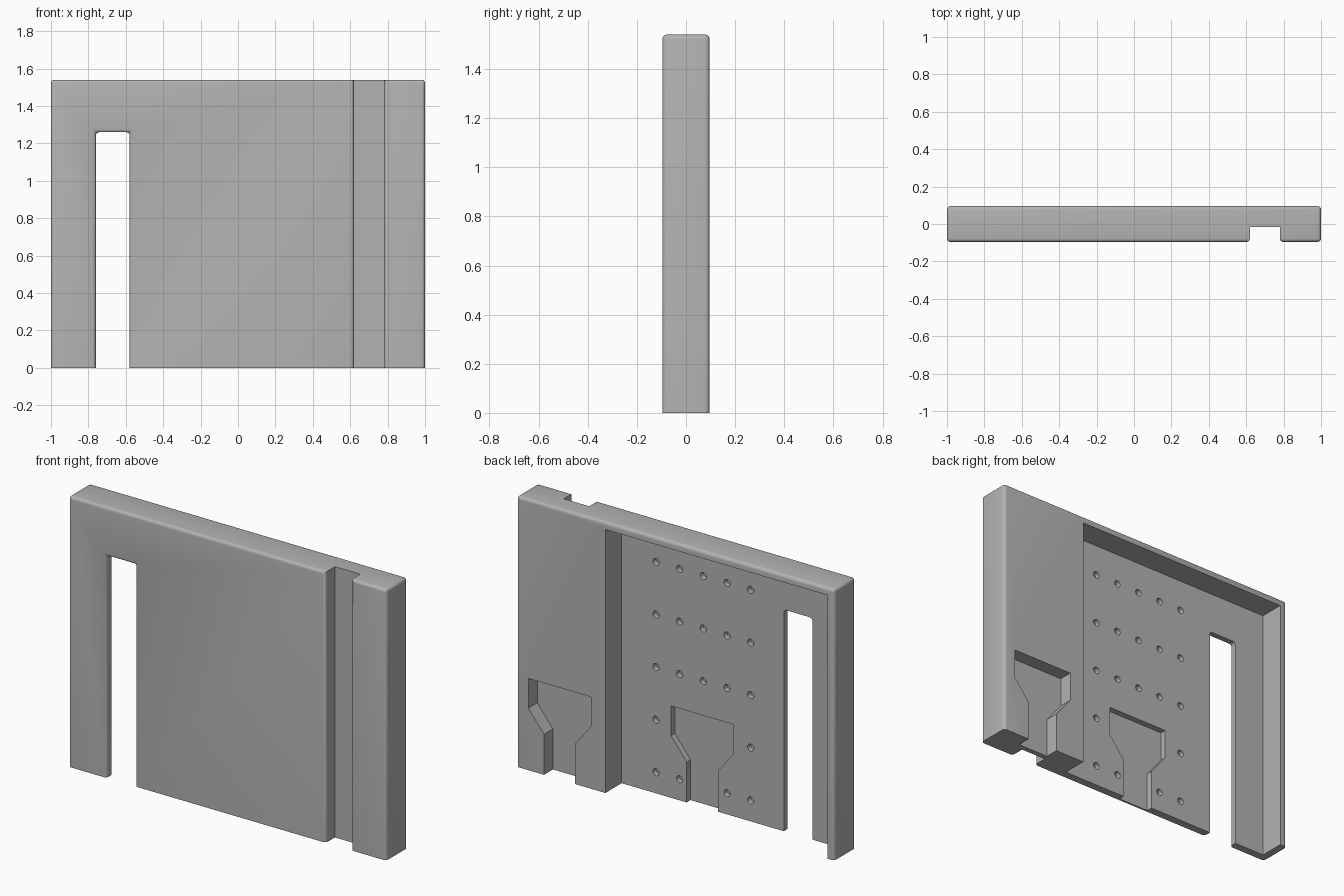
import bpy, bmesh, math
from mathutils import Vector

cube = bpy.data.objects.get("Cube")
if cube:
    bpy.data.objects.remove(cube, do_unlink=True)

H, D, R = 1.54, 0.096, 0.018      # height, half depth, edge radius
FLOOR = -0.05                     # y of the rear pocket floor

grey = bpy.data.materials.new("plain grey")
grey.use_nodes = True
colour = (0.45, 0.45, 0.45, 1)
grey.diffuse_color = colour
grey.node_tree.nodes["Principled BSDF"].inputs["Base Color"].default_value = colour


def prism(name, points, offset, round_edges=False):
    """Extrude a closed 3D outline along an offset."""
    bm = bmesh.new()
    face = bm.faces.new([bm.verts.new(p) for p in points])
    out = bmesh.ops.extrude_face_region(bm, geom=[face])
    moved = [g for g in out["geom"] if isinstance(g, bmesh.types.BMVert)]
    bmesh.ops.translate(bm, verts=moved, vec=Vector(offset))
    bmesh.ops.recalc_face_normals(bm, faces=bm.faces)
    if round_edges:               # every edge except those on the base
        edges = [e for e in bm.edges if max(v.co.z for v in e.verts) > 0.01]
        bmesh.ops.bevel(bm, geom=edges, offset=R, segments=4, profile=0.5,
                        affect='EDGES', clamp_overlap=True)
    mesh = bpy.data.meshes.new(name)
    bm.to_mesh(mesh)
    bm.free()
    mesh.materials.append(grey)
    obj = bpy.data.objects.new(name, mesh)
    bpy.context.collection.objects.link(obj)
    return obj


def cut(target, cutter):
    """Subtract the cutter, then discard it."""
    mod = target.modifiers.new("cut", 'BOOLEAN')
    mod.operation, mod.solver, mod.object = 'DIFFERENCE', 'EXACT', cutter
    bpy.context.view_layer.objects.active = target
    bpy.ops.object.modifier_apply(modifier=mod.name)
    bpy.data.objects.remove(cutter, do_unlink=True)


# Panel with the tall slot open at the base
outline = [(-1, 0), (-1, H), (1, H), (1, 0),
           (-0.58, 0), (-0.58, 1.26), (-0.76, 1.26), (-0.76, 0)]
panel = prism("wall_panel", [(x, -D, z) for x, z in outline], (0, 2 * D, 0), True)

# Front groove with rounded lips
half, mid, floor = 0.08, 0.70, -0.015
lip = [(half, floor)]
for i in range(5):
    a = math.radians(22.5 * i)
    lip.append((half + R * (1 - math.cos(a)), -D + R * (1 - math.sin(a))))
lip.append((half + R, -D - 0.1))
profile = [(mid + x, y) for x, y in lip] + [(mid - x, y) for x, y in reversed(lip)]
cut(panel, prism("groove_cutter", [(x, y, -0.1) for x, y in profile], (0, 0, H + 0.2)))

# Rear pocket open at the base
pocket = [(-0.956, -0.1), (0.44, -0.1), (0.44, 1.498), (-0.956, 1.498)]
cut(panel, prism("pocket_cutter", [(x, FLOOR, z) for x, z in pocket], (0, 0.4, 0)))

# Funnel-shaped recesses: one in the solid side, one in the pocket floor
side = [(0.098, -0.1), (0.098, 0.23), (0.196, 0.353), (0.196, 0.522)]
funnel = side + [(-x, z) for x, z in reversed(side)]
for x0, surface, depth in ((0.728, D, 0.08), (-0.067, FLOOR, 0.035)):
    points = [(x0 + x, surface - depth, z) for x, z in funnel]
    cut(panel, prism("recess_cutter", points, (0, depth + 0.05, 0)))

# Grid of blind holes in the pocket floor
for col in range(5):
    for row in range(5):
        if (col, row) in ((1, 1), (2, 1), (2, 0)):
            continue              # swallowed by the recess
        cx, cz = 0.224 - 0.149 * col, 0.12 + 0.299 * row
        ring = [math.tau * i / 20 for i in range(20)]
        points = [(cx + 0.02 * math.cos(a), FLOOR - 0.03, cz + 0.02 * math.sin(a))
                  for a in ring]
        cut(panel, prism("hole_cutter", points, (0, 0.06, 0)))

bpy.ops.object.select_all(action='DESELECT')
panel.select_set(True)
bpy.context.view_layer.objects.active = panel
bpy.ops.object.shade_smooth_by_angle(angle=math.radians(30))
